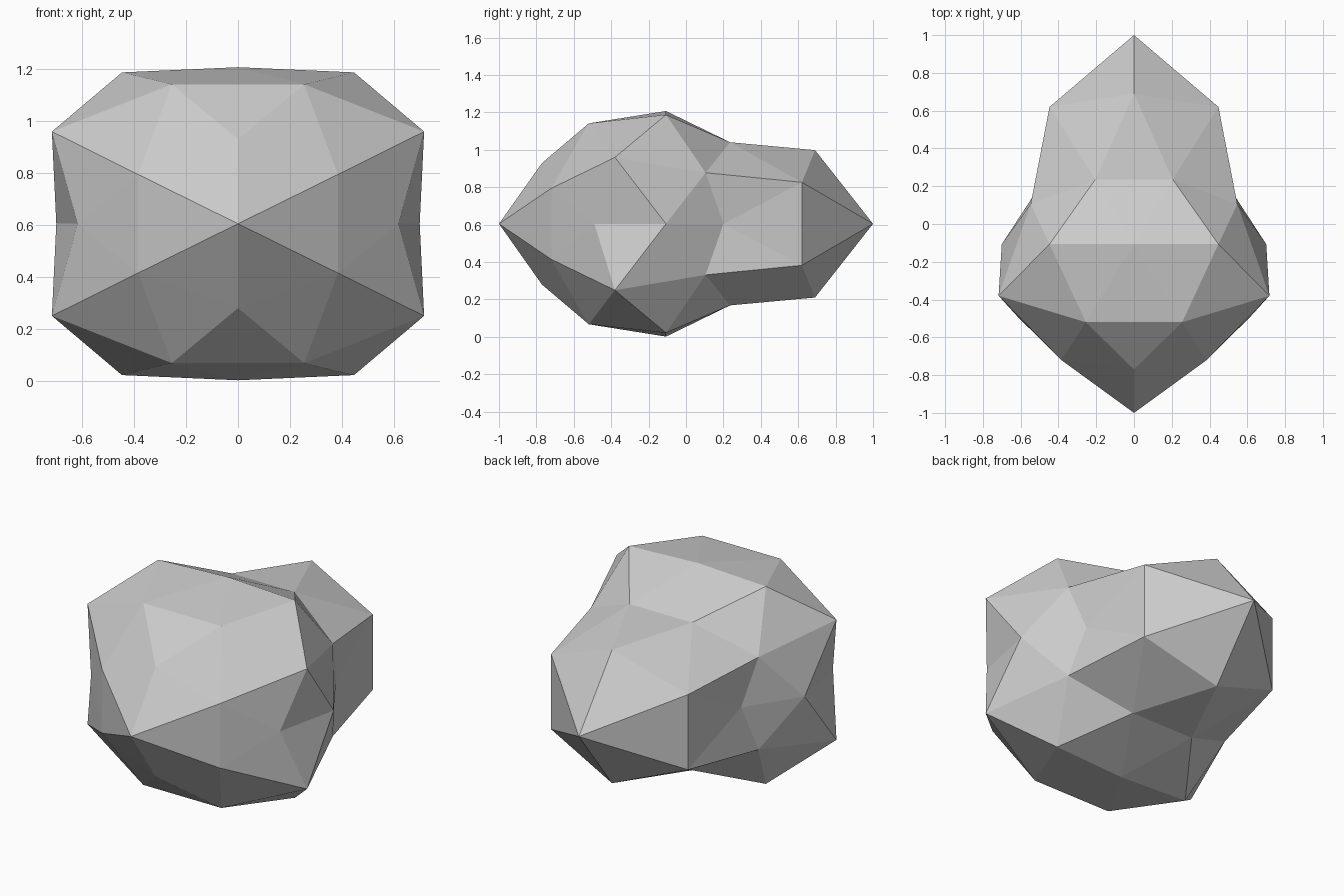
import bpy
import bmesh
from mathutils import Vector

cube = bpy.data.objects.get("Cube")
if cube:
    bpy.data.objects.remove(cube)

# Flat stone grey
stone = bpy.data.materials.new("stone_grey")
stone.use_nodes = True
colour = (0.6, 0.6, 0.6, 1)
stone.diffuse_color = colour
stone.node_tree.nodes["Principled BSDF"].inputs["Base Color"].default_value = colour

# One quarter of the rock, measured from its core: the rest is mirrored in x and z
CORE = Vector((0, -0.107, 0.604))
quarter = [
    # points on the axes
    (0, -0.893, 0), (0, 1.107, 0), (0.7, 0, 0), (0, 0, 0.603),
    # broad front half
    (0, -0.663, 0.325), (0.385, -0.613, 0.19), (0.255, -0.413, 0.537),
    (0.717, -0.273, 0.355), (0.617, -0.383, 0), (0.447, 0, 0.583),
    # narrow back half
    (0, 0.797, 0.394), (0.447, 0.727, 0.222), (0.205, 0.343, 0.436),
    (0.547, 0.212, 0.273), (0.5, 0.307, 0),
]
points = {(sx * x if x else 0, y, sz * z if z else 0)
          for x, y, z in quarter for sx in (1, -1) for sz in (1, -1)}

# Wrap the points as a faceted ball, then push each one out to its own depth
bm = bmesh.new()
rest = bm.verts.layers.float_vector.new("rest")
for p in sorted(points):
    direction = Vector((p[0] / 1.25, p[1] / 1.27, p[2])).normalized()
    bm.verts.new(direction)[rest] = Vector(p)
bmesh.ops.convex_hull(bm, input=bm.verts[:])
for v in bm.verts:
    v.co = v[rest] + CORE
bm.verts.layers.float_vector.remove(rest)
bmesh.ops.recalc_face_normals(bm, faces=bm.faces[:])

mesh = bpy.data.meshes.new("rock")
bm.to_mesh(mesh)
bm.free()
mesh.materials.append(stone)
rock = bpy.data.objects.new("rock", mesh)
bpy.context.collection.objects.link(rock)
